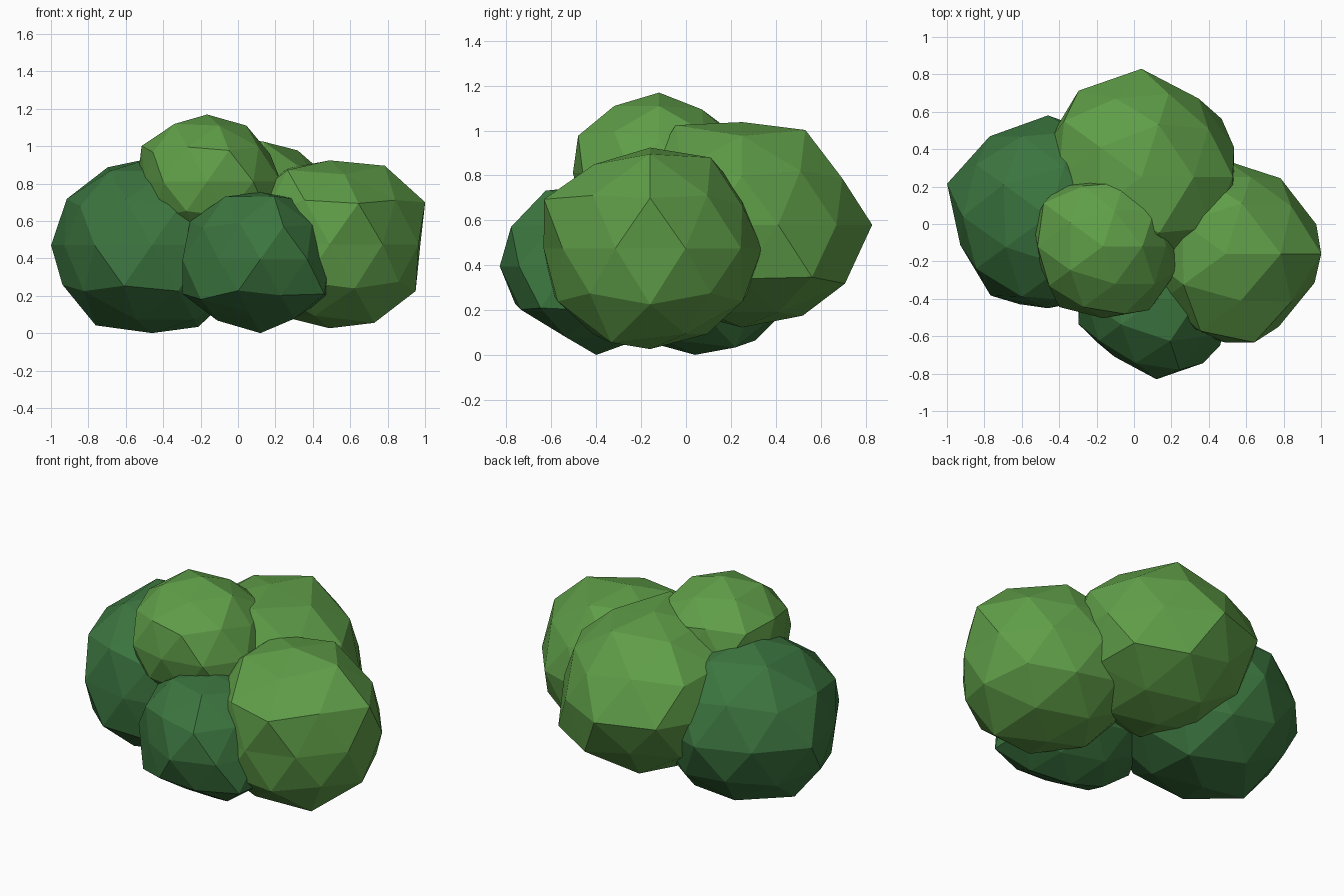
import bpy, bmesh
from math import cos, sin, radians
from mathutils import Vector

if "Cube" in bpy.data.objects:
    bpy.data.objects.remove(bpy.data.objects["Cube"])

SQUASH = 0.88  # every clump is a slightly flattened, dented icosphere

# rings of the icosphere: (horizontal radius, height)
RINGS = {"T": (0, 1), "A": (0.526, 0.851), "M": (0.851, 0.526), "U": (0.894, 0.447),
         "E": (1, 0), "L": (0.894, -0.447), "N": (0.851, -0.526),
         "B": (0.526, -0.851), "D": (0, -1)}


def material(name, rgb):
    m = bpy.data.materials.new(name)
    m.diffuse_color = (*rgb, 1)
    m.use_nodes = True
    m.node_tree.nodes["Principled BSDF"].inputs["Base Color"].default_value = m.diffuse_color
    return m


def clump(name, centre, radius, mat, dents):
    """Icosphere whose vertices are pushed in or out; key = ring letter + angle."""
    bm = bmesh.new()
    bmesh.ops.create_icosphere(bm, subdivisions=2, radius=1)
    dirs = [(v, v.co.normalized()) for v in bm.verts]
    for key, factor in dents.items():
        h, z = RINGS[key[0]]
        a = radians(float(key[1:] or 0))
        d = Vector((h * cos(a), h * sin(a), z))
        vert = max(dirs, key=lambda p: p[1].dot(d))
        vert[0].co = vert[1] * factor
    for v in bm.verts:
        v.co = Vector((v.co.x, v.co.y, v.co.z * SQUASH)) * radius
    me = bpy.data.meshes.new(name)
    bm.to_mesh(me)
    bm.free()
    me.materials.append(mat)
    ob = bpy.data.objects.new(name, me)
    ob.location = centre
    bpy.context.collection.objects.link(ob)


dark = material("dark_leaf", (0.045, 0.18, 0.05))
light = material("light_leaf", (0.115, 0.34, 0.065))

# low left clump
clump("left_clump", (-0.46, 0.04, 0.47), 0.53, dark, {
    "E162": 1.07, "E90": 1.02, "E-90": 0.925, "E198": 0.93, "E234": 0.985, "L252": 1.04,
    "L180": 1.01, "B180": 1.08, "M180": 1.01, "A144": 1.05, "B36": 1.1, "B108": 1.02,
    "D": 1.007})

# small low front clump
clump("front_clump", (0.12, -0.40, 0.395), 0.425, dark, {
    "D": 1.056, "T": 0.96, "E-90": 1.012, "E-18": 0.915, "L180": 1.1, "E198": 1.03,
    "M180": 1.04, "A216": 1.05, "M-36": 0.935, "B180": 1.03, "N216": 1.09, "E234": 0.9,
    "L-36": 1.11, "N-72": 0.98, "B252": 0.89, "U-72": 1.05, "A-72": 1.06})

# right clump
clump("right_clump", (0.49, -0.16, 0.475), 0.51, light, {
    "A0": 1.1, "U0": 1.12, "N0": 1.06, "B-36": 1.1, "A144": 1.06, "A216": 1.04,
    "E54": 0.98, "E90": 0.98, "E-18": 0.98, "E-54": 0.945, "U-72": 1.09, "E-90": 0.93,
    "E234": 0.87, "U216": 0.9, "A-72": 0.98, "A72": 1.06, "U72": 0.946})

# large back clump
clump("back_clump", (0.04, 0.25, 0.58), 0.52, light, {
    "E90": 1.115, "A72": 1.085, "A-72": 1.14, "U72": 1.01, "N72": 1.09, "B108": 1.04,
    "E126": 1.1, "U144": 1.1, "E162": 1.04, "L36": 1.14, "U0": 1.05, "M-36": 1.04,
    "A0": 1.02})

# top clump
clump("top_clump", (-0.165, -0.12, 0.81), 0.40, light, {
    "T": 1.02, "A144": 1.03, "A216": 1.03, "M180": 1.03, "E162": 0.98, "E198": 0.88,
    "U0": 0.94, "U-72": 1.06, "A72": 0.95, "U144": 1.1, "E90": 0.92, "E-90": 0.96,
    "E-54": 1.05, "L-36": 1.12, "N0": 1.1, "E-18": 1.04})
